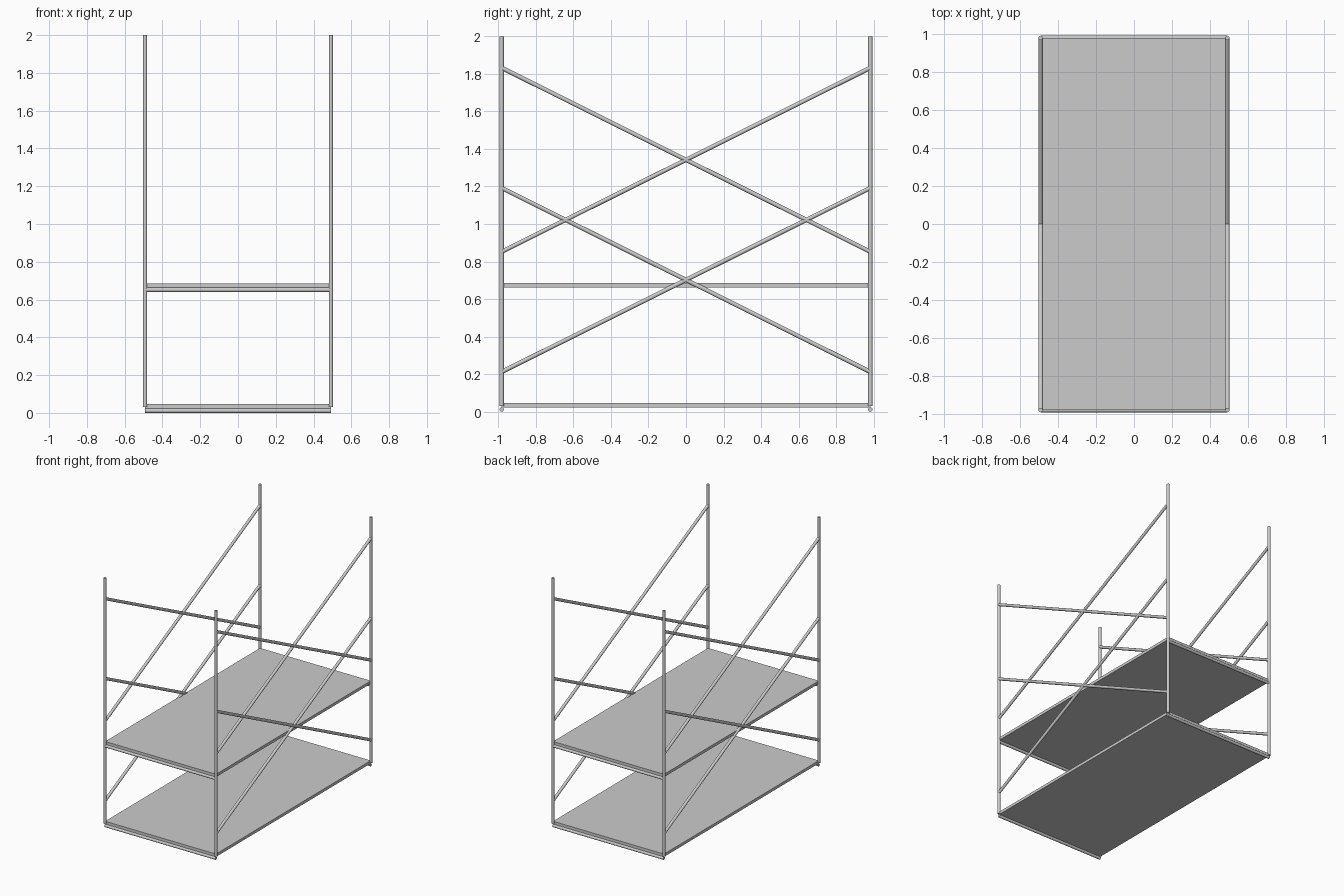
import bpy
from mathutils import Vector

if "Cube" in bpy.data.objects:
    bpy.data.objects.remove(bpy.data.objects["Cube"])

R = 0.0115          # tube radius
X, Y = 0.492, 0.982  # frame centre lines
STEP = 0.64         # spacing between levels


def tube(name, a, b):
    a, b = Vector(a), Vector(b)
    d = b - a
    bpy.ops.mesh.primitive_cylinder_add(vertices=16, radius=R, depth=d.length,
                                        location=(a + b) / 2)
    o = bpy.context.object
    o.name = name
    o.rotation_euler = d.to_track_quat('Z', 'Y').to_euler()
    bpy.ops.object.shade_smooth_by_angle()
    return o


# four corner posts
for sx in (-1, 1):
    for sy in (-1, 1):
        tube("corner_post", (sx * X, sy * Y, 0.03), (sx * X, sy * Y, 2.0))

for level in range(2):
    z = level * STEP
    # cross rails carrying the deck at both ends
    for sy in (-1, 1):
        tube("cross_rail", (-X, sy * Y, z + R), (X, sy * Y, z + R))
    # deck board resting on the rails
    bpy.ops.mesh.primitive_cube_add(size=1, location=(0, 0, z + 3 * R))
    deck = bpy.context.object
    deck.name = "deck_board"
    deck.scale = (2 * X, 2 * Y, 2 * R)
    # crossed diagonal braces on both long sides
    for sx in (-1, 1):
        for s in (-1, 1):
            tube("diagonal_brace", (sx * X, -s * Y, z + 0.212), (sx * X, s * Y, z + 1.192))
